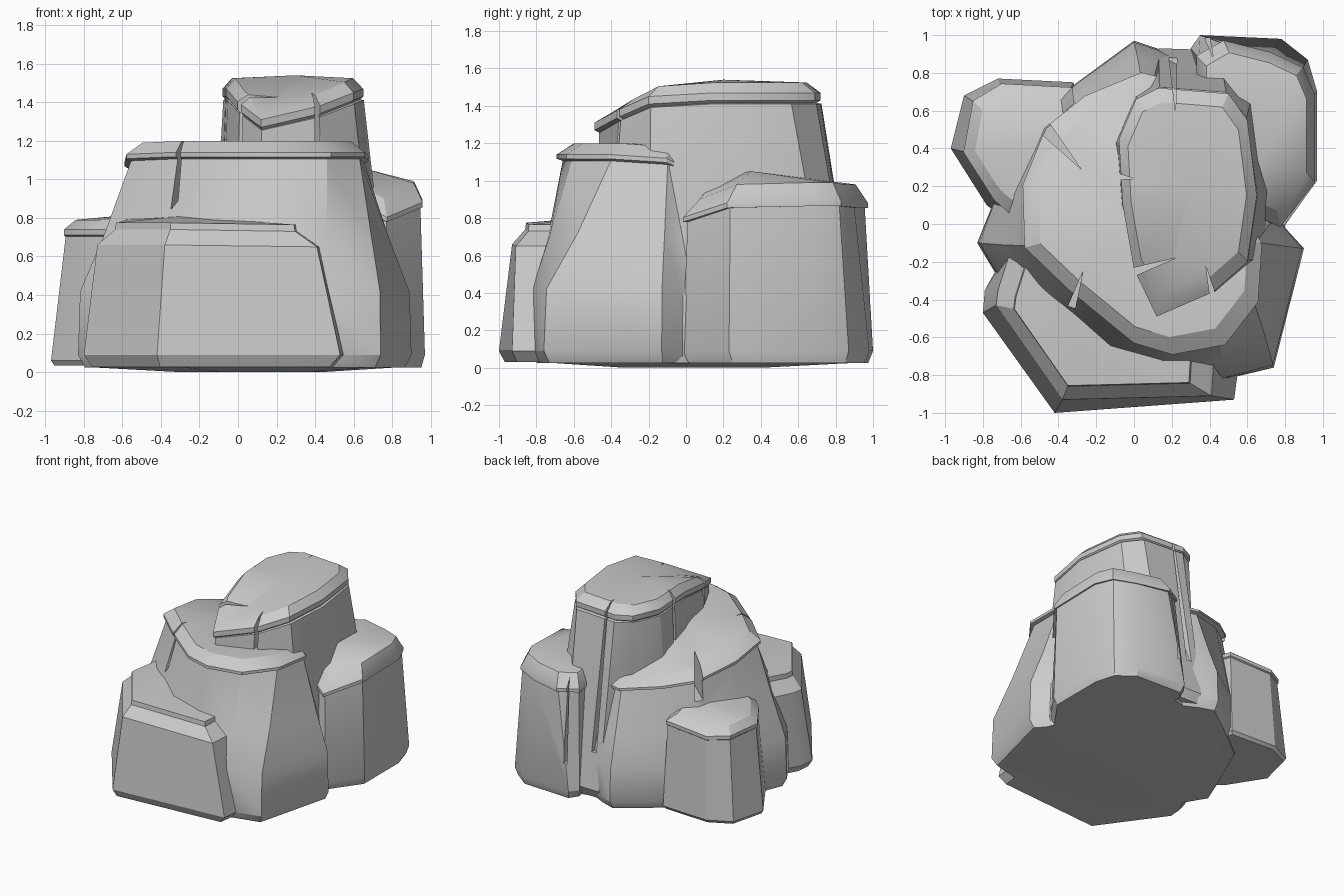
import bpy, bmesh, math
from mathutils import Vector

stone = bpy.data.materials.new("grey stone")
stone.diffuse_color = (0.6, 0.6, 0.6, 1)


def finish(ob, angle=30):
    ob.data.materials.clear()
    ob.data.materials.append(stone)
    bpy.ops.object.select_all(action='DESELECT')
    ob.select_set(True)
    bpy.context.view_layer.objects.active = ob
    bpy.ops.object.shade_smooth_by_angle(angle=math.radians(angle))


def link(name, bm):
    bmesh.ops.recalc_face_normals(bm, faces=bm.faces)
    me = bpy.data.meshes.new(name)
    bm.to_mesh(me)
    bm.free()
    ob = bpy.data.objects.new(name, me)
    bpy.context.collection.objects.link(ob)
    return ob


def rock(name, outline, layers, peak):
    """Loft from ground outline to rim outline.
    outline rows: base x, base y, rim x, rim y, rim z
    layers rows: base-to-rim blend, scale about centre, height fraction, extra height"""
    n = len(outline)
    bm = bmesh.new()
    rings = []
    for blend, scale, h, dz in layers:
        pts = [Vector((bx + (tx - bx) * blend, by + (ty - by) * blend, tz * h + dz))
               for bx, by, tx, ty, tz in outline]
        c = sum(pts, Vector()) / n
        rings.append([bm.verts.new((c.x + (p.x - c.x) * scale,
                                    c.y + (p.y - c.y) * scale, p.z)) for p in pts])
    for a, b in zip(rings, rings[1:]):
        for i in range(n):
            j = (i + 1) % n
            bm.faces.new((a[i], a[j], b[j], b[i]))
    bm.faces.new(rings[0])
    top = bm.verts.new(peak)
    for i in range(n):
        bm.faces.new((rings[-1][i], rings[-1][(i + 1) % n], top))
    return link(name, bm)


def crack(ob, mouth, tip, width, z0, z1):
    """Cut a wedge-shaped vertical crack running from mouth to tip."""
    m, t = Vector(mouth), Vector(tip)
    side = Vector((-(t - m).y, (t - m).x)).normalized() * width / 2
    bm = bmesh.new()
    low, high = [[bm.verts.new((p.x, p.y, z)) for p in (m + side, m - side, t)]
                 for z in (z0, z1)]
    bm.faces.new(low)
    bm.faces.new(high)
    for i in range(3):
        j = (i + 1) % 3
        bm.faces.new((low[i], low[j], high[j], high[i]))
    cutter = link("crack_cutter", bm)
    cutter.hide_render = True
    mod = ob.modifiers.new("crack", 'BOOLEAN')
    mod.operation, mod.solver, mod.object = 'DIFFERENCE', 'EXACT', cutter
    bpy.context.view_layer.objects.active = ob
    bpy.ops.object.modifier_apply(modifier=mod.name)
    bpy.data.objects.remove(cutter)


# main mass with flat shelf and front lip
core = rock("core_rock", [
    (0.90, -0.13, 0.66, -0.10, 1.12), (0.74, -0.76, 0.64, -0.40, 1.14),
    (0.45, -0.83, 0.47, -0.62, 1.14), (0.10, -0.80, 0.20, -0.67, 1.14),
    (-0.30, -0.70, 0.00, -0.61, 1.14), (-0.65, -0.40, -0.33, -0.34, 1.14),
    (-0.83, -0.10, -0.56, -0.12, 1.13), (-0.75, 0.10, -0.57, 0.20, 1.09),
    (-0.55, 0.55, -0.45, 0.50, 1.02), (-0.30, 0.75, -0.25, 0.66, 0.98),
    (0.00, 0.97, 0.04, 0.78, 0.93), (0.12, 0.93, 0.12, 0.76, 0.93),
    (0.75, 0.60, 0.50, 0.50, 0.95), (0.80, -0.02, 0.56, 0.08, 1.03)],
    [(0, 0.96, 0, 0.025), (0, 1, 0, 0.09), (0.04, 1, 0.37, 0), (0.5, 1, 0.63, 0),
     (0.97, 0.98, 0.97, 0), (1, 1.03, 0.98, 0), (1, 1.03, 1, 0), (1, 0.9, 1, 0.06)],
    (0.1, 0.0, 1.2))
crack(core, (-0.50, 0.54), (-0.28, 0.29), 0.08, 0.85, 1.4)
crack(core, (-0.33, -0.44), (-0.27, -0.25), 0.04, 0.75, 1.4)

# tall tower with overhanging cap
tower = rock("tower_rock", [
    (0.80, 0.20, 0.65, 0.15, 1.44), (0.74, -0.20, 0.60, -0.20, 1.42),
    (0.50, -0.42, 0.42, -0.36, 1.35), (0.10, -0.45, 0.12, -0.49, 1.28),
    (0.00, -0.30, 0.00, -0.24, 1.37), (-0.10, 0.10, -0.06, 0.10, 1.44),
    (-0.15, 0.40, -0.08, 0.45, 1.44), (0.00, 0.72, 0.01, 0.66, 1.44),
    (0.13, 0.93, 0.13, 0.72, 1.44), (0.45, 0.92, 0.50, 0.69, 1.44),
    (0.66, 0.80, 0.60, 0.55, 1.44)],
    [(0, 0.95, 0, 0.05), (0, 1, 0, 0.12), (0.9, 0.97, 0.98, 0), (1, 0.96, 0.99, -0.01),
     (1, 1.0, 1, -0.01), (1, 1.0, 1, 0.03), (1, 0.86, 1, 0.085)],
    (0.3, 0.2, 1.54))
crack(tower, (0.20, 1.00), (0.22, 0.59), 0.06, 0.4, 1.7)
crack(tower, (-0.16, 0.26), (0.00, 0.24), 0.06, 1.0, 1.7)
crack(tower, (-0.08, -0.28), (0.22, -0.18), 0.06, 1.2, 1.7)
crack(tower, (0.44, -0.48), (0.38, -0.22), 0.05, 1.0, 1.7)

# back right boulder with slanted collar
back_right = rock("back_right_rock", [
    (0.79, -0.02, 0.77, 0.00, 0.82), (0.97, 0.23, 0.95, 0.23, 0.90),
    (0.97, 0.70, 0.95, 0.68, 0.91), (0.92, 0.87, 0.89, 0.82, 0.91),
    (0.78, 0.98, 0.72, 0.90, 0.90), (0.35, 1.00, 0.48, 0.96, 0.90),
    (0.30, 0.93, 0.34, 0.88, 0.90), (0.35, 0.40, 0.35, 0.40, 0.96),
    (0.50, 0.00, 0.55, 0.10, 0.93)],
    [(0, 0.94, 0, 0.025), (0, 1, 0, 0.09), (0.9, 0.98, 0.95, 0), (1, 1.03, 0.95, 0),
     (1, 1.03, 0.98, 0), (1, 0.87, 1, 0.08)],
    (0.68, 0.35, 1.05))
crack(back_right, (0.36, 1.08), (0.42, 0.88), 0.05, 0.3, 1.3)

# low boulder on the left
left = rock("left_rock", [
    (-0.68, 0.02, -0.66, 0.06, 0.74), (-0.78, 0.10, -0.74, 0.13, 0.74),
    (-0.97, 0.40, -0.90, 0.38, 0.74), (-0.90, 0.68, -0.85, 0.65, 0.73),
    (-0.72, 0.77, -0.70, 0.74, 0.72), (-0.32, 0.75, -0.33, 0.72, 0.74),
    (-0.28, 0.50, -0.30, 0.50, 0.77), (-0.40, 0.10, -0.40, 0.10, 0.77)],
    [(0, 0.95, 0, 0.035), (0, 1, 0, 0.06), (1, 0.98, 0.95, 0), (1, 1.01, 0.96, 0),
     (1, 1.01, 1, 0), (1, 0.80, 1, 0.05)],
    (-0.52, 0.42, 0.82))

# broad chamfered slab across the front left
front = rock("front_slab_rock", [
    (0.55, -0.78, 0.42, -0.75, 0.65), (0.53, -0.93, 0.41, -0.91, 0.65),
    (-0.42, -1.00, -0.38, -0.93, 0.66), (-0.80, -0.47, -0.73, -0.43, 0.66),
    (-0.79, -0.35, -0.72, -0.35, 0.66), (-0.65, -0.10, -0.65, -0.13, 0.68),
    (-0.30, -0.20, -0.30, -0.20, 0.70), (0.20, -0.60, 0.20, -0.60, 0.68)],
    [(0, 0.93, 0, 0.03), (0, 1, 0, 0.09), (1, 1, 1, 0), (1, 0.82, 1, 0.08),
     (1, 0.81, 1, 0.115)],
    (-0.3, -0.45, 0.81))

# shallow underside that the formation stands on
foot = rock("underside", [
    (0.85, -0.13, 0.85, -0.13, 0.06), (0.70, -0.72, 0.70, -0.72, 0.06),
    (-0.30, -0.68, -0.30, -0.68, 0.06), (-0.78, -0.10, -0.78, -0.10, 0.06),
    (-0.30, 0.70, -0.30, 0.70, 0.06), (0.40, 0.90, 0.40, 0.90, 0.06)],
    [(0, 0.45, 0, 0), (0, 0.98, 0, 0.025), (1, 0.98, 1, 0)], (0, 0, 0.06))

for ob in (core, tower, back_right, left, front, foot):
    finish(ob)
